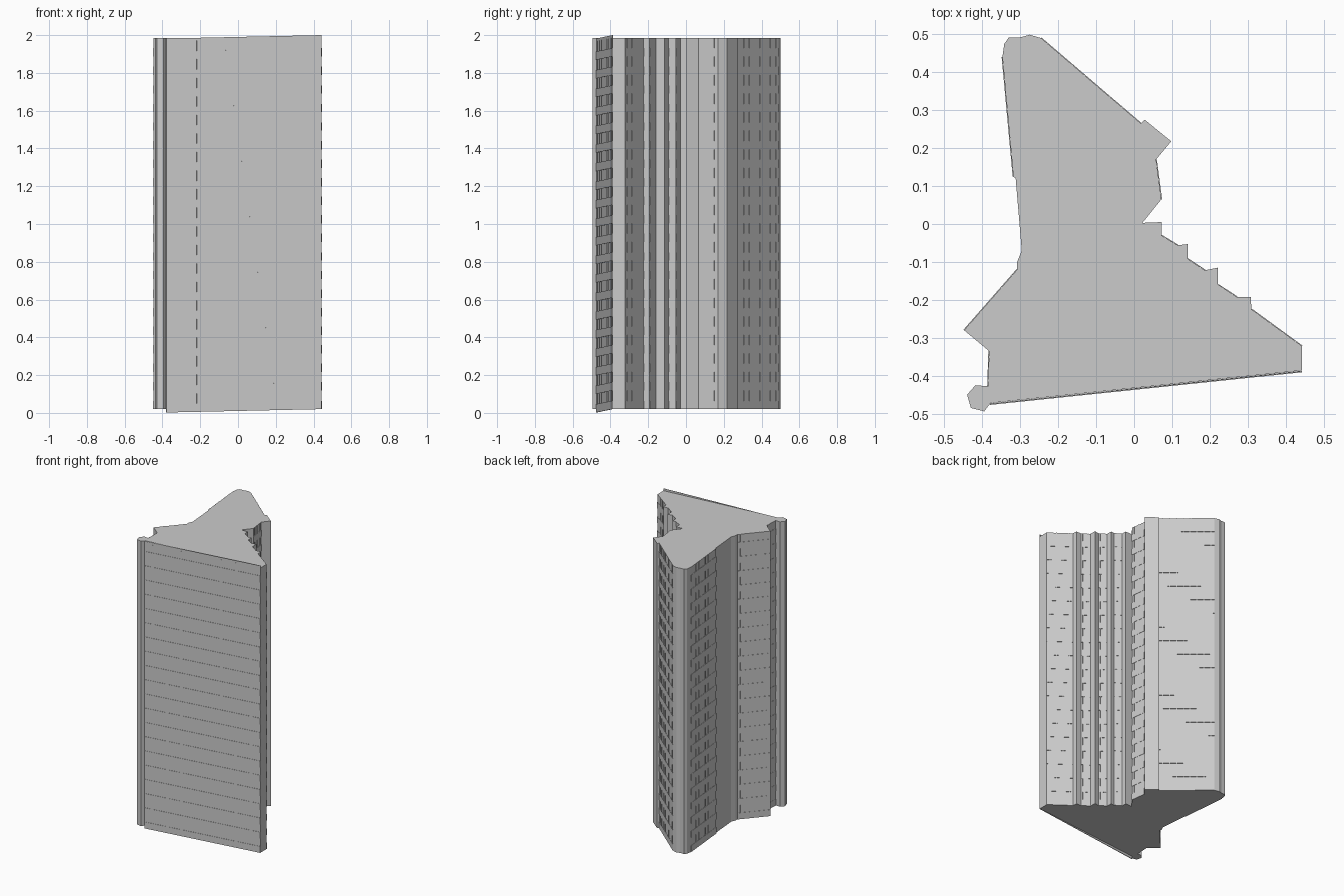
import bpy, bmesh
from mathutils import Vector

if "Cube" in bpy.data.objects:
    bpy.data.objects.remove(bpy.data.objects["Cube"])

FLOORS, Z0, Z1 = 20, 0.02, 1.985
STEP = (Z1 - Z0) / FLOORS
DEPTH = 0.002  # facade relief

# Plan outline, counter-clockwise from the front left corner
PLAN = [(-.395, -.494), (-.378, -.472), (.443, -.386), (.443, -.322),
        # stepped right side
        (.310, -.225), (.308, -.192), (.272, -.193),
        (.222, -.160), (.222, -.115), (.187, -.122),
        (.142, -.092), (.142, -.053), (.115, -.056),
        (.072, -.030), (.072, .005), (.022, .003),
        (.072, .065), (.058, .170), (.098, .218), (.028, .275), (.018, .265),
        # rounded back corner
        (-.245, .490), (-.275, .499), (-.300, .492), (-.330, .492),
        (-.342, .475), (-.347, .440),
        # left side and round front corner column
        (-.318, .125), (-.312, .120), (-.296, -.070), (-.308, -.100), (-.308, -.120),
        (-.448, -.280), (-.382, -.335), (-.385, -.428), (-.418, -.425),
        (-.440, -.450), (-.430, -.485)]


def finish(bm, name):
    bmesh.ops.recalc_face_normals(bm, faces=bm.faces)
    mesh = bpy.data.meshes.new(name)
    bm.to_mesh(mesh)
    bm.free()
    ob = bpy.data.objects.new(name, mesh)
    bpy.context.collection.objects.link(ob)
    return ob


def panel(bm, p, q, t0, t1, z0, z1, shear=0.0, depth=DEPTH):
    """Thin box on the wall p-q between fractions t0 and t1."""
    p, q = Vector((*p, 0)), Vector((*q, 0))
    d = q - p
    out = Vector((d.y, -d.x, 0)).normalized() * depth
    ring = []
    for off in (Vector(), out):
        for t, z in ((t0, z0), (t1, z0), (t1, z1), (t0, z1)):
            ring.append(bm.verts.new(p + d * t + off + Vector((0, 0, z + shear * t))))
    a, b = ring[:4], ring[4:]
    bm.faces.new(a[::-1])
    bm.faces.new(b)
    for i in range(4):
        j = (i + 1) % 4
        bm.faces.new((a[i], a[j], b[j], b[i]))


def facade(name, p, q, dividers, z0=Z0, shear=0.0):
    """Spandrel bands on every floor with thin mullions between them."""
    bm = bmesh.new()
    length = (Vector(q) - Vector(p)).length
    w = 0.003 / length
    for k in range(FLOORS):
        z = z0 + k * STEP
        panel(bm, p, q, 0, 1, z, z + STEP * .45, shear)
        for t in dividers:
            panel(bm, p, q, t - w, t + w, z + STEP * .45, z + STEP, shear)
    return finish(bm, name)


def even(n):
    return [(i + .5) / n for i in range(n)]


# Tower body
bm = bmesh.new()
base = bm.faces.new([bm.verts.new((x, y, Z0)) for x, y in PLAN])
top = bmesh.ops.extrude_face_region(bm, geom=[base])["geom"]
bmesh.ops.translate(bm, vec=(0, 0, Z1 - Z0),
                    verts=[v for v in top if isinstance(v, bmesh.types.BMVert)])
finish(bm, "tower_body")

# Front curtain wall, slightly skewed upwards to the right
front = ((-.380, -.473), (.443, -.387))
bm = bmesh.new()
panel(bm, *front, 0, 1, 0.002, 1.982, 0.018, 0.002)
finish(bm, "front_sheet")
facade("front_windows", (-.380, -.475), (.443, -.389),
       [.07, .2, .32, .66, .79, .92], 0.002, 0.018)

# Window walls on the other sides
facade("right_windows", PLAN[3], PLAN[4], even(4))
for n, i in enumerate((6, 9, 12)):
    facade(f"step_windows_{n + 1}", PLAN[i], PLAN[i + 1], even(2))
facade("recess_windows", PLAN[16], PLAN[17], even(3))
facade("back_windows", PLAN[20], PLAN[21], even(8))
facade("left_windows", PLAN[26], PLAN[27], even(8))
facade("wing_windows", PLAN[31], PLAN[32], even(5))
facade("corner_windows", PLAN[33], PLAN[34], even(3))
